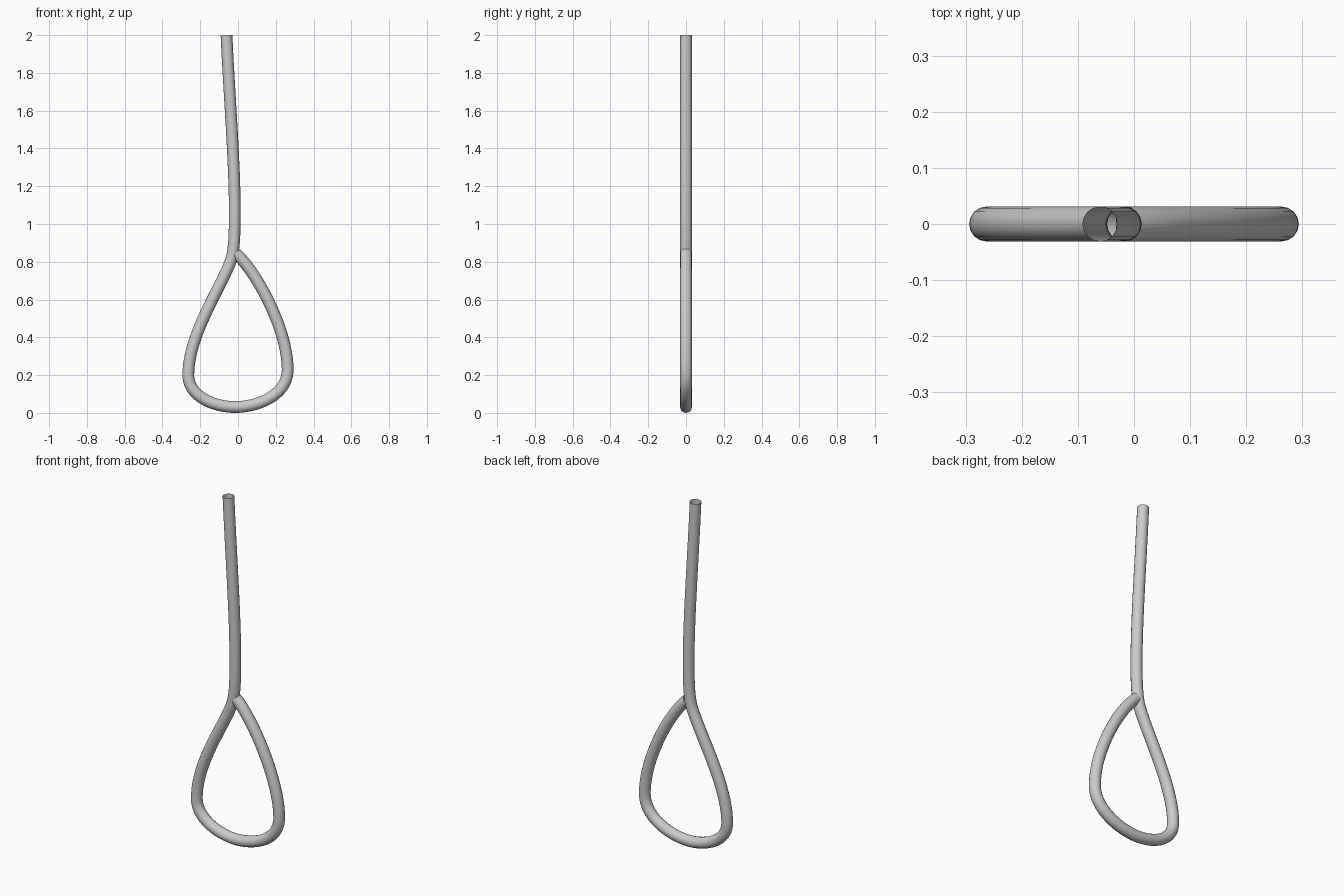
import bpy

if "Cube" in bpy.data.objects:
    bpy.data.objects.remove(bpy.data.objects["Cube"])

RADIUS = 0.031

# Centre line in the xz plane: (incoming handle, point, outgoing handle)
PATH = [
    ((-0.063, 2.05), (-0.061, 2.0), (-0.047, 1.70)),     # open top end
    ((-0.018, 1.33), (-0.017, 1.08), (-0.017, 0.96)),    # hanging length
    ((-0.018, 0.86), (-0.040, 0.80), (-0.100, 0.645)),   # where the loop splits
    ((-0.263, 0.41), (-0.263, 0.20), (-0.263, 0.09)),    # left side of loop
    ((-0.130, 0.031), (-0.015, 0.031), (0.100, 0.031)),  # bottom of loop
    ((0.263, 0.09), (0.263, 0.23), (0.263, 0.44)),       # right side of loop
    ((0.100, 0.745), (-0.012, 0.845), (-0.05, 0.88)),    # end tucked into the length
]


def tube(name, path, radius):
    """Sweep an open-ended round tube along a bezier path."""
    curve = bpy.data.curves.new(name, 'CURVE')
    curve.dimensions = '3D'
    curve.fill_mode = 'FULL'
    curve.bevel_depth = radius
    curve.bevel_resolution = 6
    curve.resolution_u = 20
    curve.use_fill_caps = False
    spline = curve.splines.new('BEZIER')
    spline.bezier_points.add(len(path) - 1)
    for bp, (left, co, right) in zip(spline.bezier_points, path):
        bp.handle_left_type = bp.handle_right_type = 'FREE'
        bp.co = (co[0], 0, co[1])
        bp.handle_left = (left[0], 0, left[1])
        bp.handle_right = (right[0], 0, right[1])
    spline.use_smooth = True
    obj = bpy.data.objects.new(name, curve)
    bpy.context.collection.objects.link(obj)
    return obj


# Rope with loop, converted to a smooth mesh
rope = tube("looped_rope", PATH, RADIUS)
bpy.context.view_layer.objects.active = rope
rope.select_set(True)
bpy.ops.object.convert(target='MESH')
bpy.ops.object.shade_smooth()
